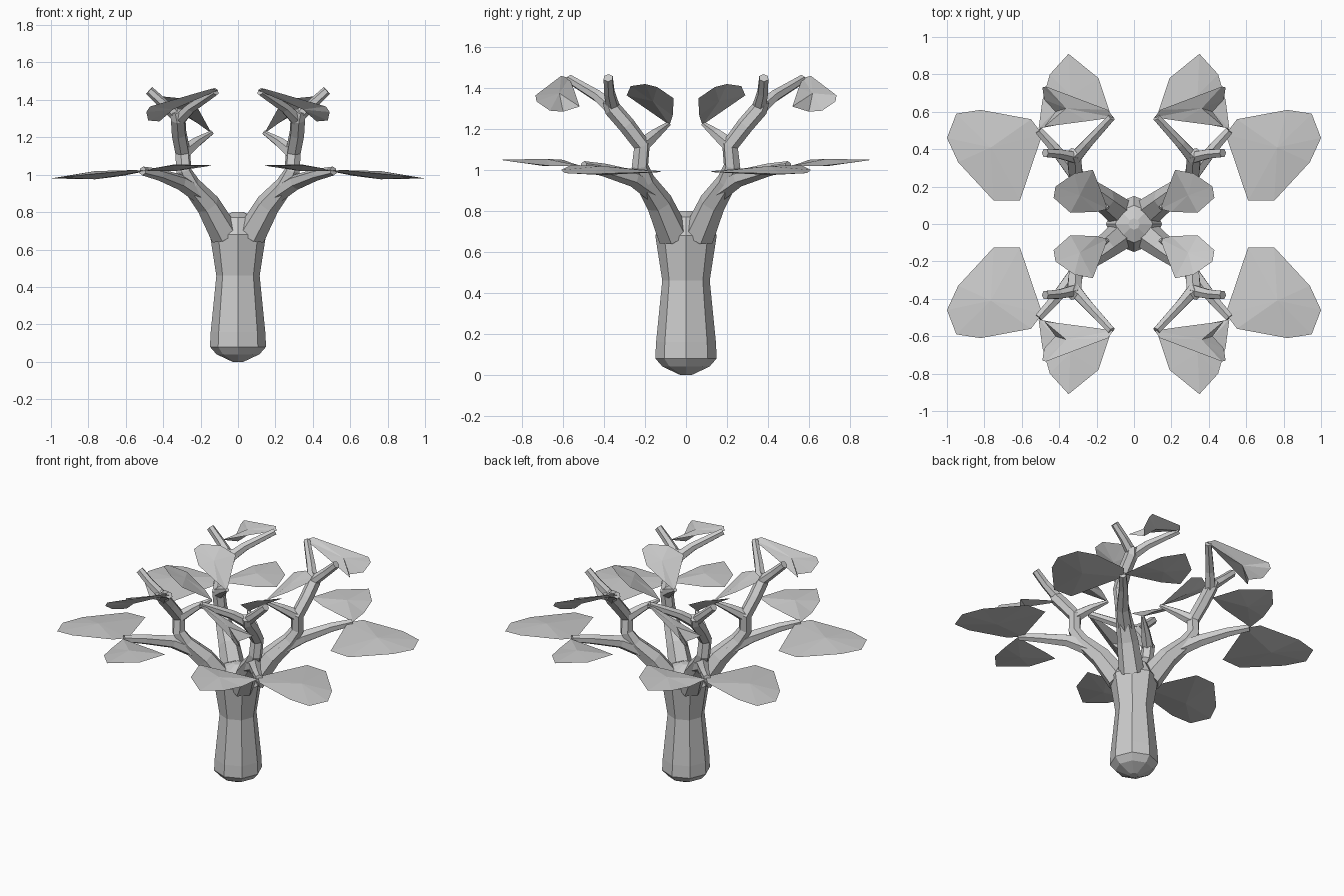
import bpy, bmesh, math
from mathutils import Vector

if "Cube" in bpy.data.objects:
    bpy.data.objects.remove(bpy.data.objects["Cube"])


def finish(name, bm, mirror=True):
    bmesh.ops.recalc_face_normals(bm, faces=bm.faces)
    me = bpy.data.meshes.new(name)
    bm.to_mesh(me)
    bm.free()
    ob = bpy.data.objects.new(name, me)
    bpy.context.collection.objects.link(ob)
    if mirror:  # repeat in all four quadrants
        m = ob.modifiers.new("four_way", "MIRROR")
        m.use_axis = (True, True, False)
        m.use_mirror_merge = False
    return ob


def skin_rings(bm, rings):
    n = len(rings[0])
    for a, b in zip(rings, rings[1:]):
        for i in range(n):
            j = (i + 1) % n
            bm.faces.new((a[i], a[j], b[j], b[i]))
    bm.faces.new(rings[0])
    bm.faces.new(rings[-1])


def branch(name, path, sides=6):
    """Faceted tapering tube; path holds (x, y, z, radius)."""
    bm = bmesh.new()
    pts = [Vector(p[:3]) for p in path]
    d0 = (pts[-1] - pts[0]).normalized()
    ref = Vector((0, 0, 1)) if abs(d0.z) < 0.8 else Vector((1, -1, 0)).normalized()
    rings = []
    for i, p in enumerate(pts):
        d = (pts[min(i + 1, len(pts) - 1)] - pts[max(i - 1, 0)]).normalized()
        u = (ref - d * ref.dot(d)).normalized()
        v = d.cross(u)
        r = path[i][3]
        rings.append([bm.verts.new(p + r * (u * math.cos(t) + v * math.sin(t)))
                      for t in (math.tau * k / sides for k in range(sides))])
    skin_rings(bm, rings)
    return finish(name, bm)


def leaf(name, outline, thick):
    """Flat pad: outline fanned to a raised middle above and below."""
    bm = bmesh.new()
    pts = [Vector(p) for p in outline]
    c = sum(pts, Vector()) / len(pts)
    nrm = Vector()
    for a, b in zip(pts, pts[1:] + pts[:1]):
        nrm += (a - c).cross(b - c)
    nrm.normalize()
    vs = [bm.verts.new(p) for p in pts]
    for s in (1, -1):
        mid = bm.verts.new(c + nrm * thick * s)
        for i in range(len(vs)):
            bm.faces.new((vs[i], vs[(i + 1) % len(vs)], mid))
    return finish(name, bm)


# Eight-sided trunk
bm = bmesh.new()
profile = [(0.03, 0.0), (0.115, 0.04), (0.15, 0.08), (0.146, 0.16),
           (0.116, 0.46), (0.15, 0.68), (0.10, 0.77), (0.03, 0.80)]
skin_rings(bm, [[bm.verts.new((r * math.cos(k * math.tau / 8), r * math.sin(k * math.tau / 8), z))
                 for k in range(8)] for r, z in profile])
finish("trunk", bm, mirror=False)

# Limbs of one quadrant
branch("main_limb", [(0.07, 0.06, 0.68, 0.08), (0.16, 0.13, 0.84, 0.066),
                     (0.25, 0.20, 0.945, 0.05), (0.29, 0.225, 1.02, 0.042),
                     (0.295, 0.215, 1.12, 0.042), (0.315, 0.29, 1.22, 0.042),
                     (0.32, 0.36, 1.30, 0.042), (0.33, 0.38, 1.34, 0.03)])
branch("outer_limb", [(0.20, 0.16, 0.89, 0.05), (0.31, 0.26, 0.96, 0.042),
                      (0.42, 0.40, 1.0, 0.032), (0.51, 0.50, 1.02, 0.024)])
branch("inner_twig", [(0.29, 0.215, 1.12, 0.04), (0.22, 0.15, 1.175, 0.028),
                      (0.14, 0.085, 1.225, 0.012)])
branch("stub_twig", [(0.31, 0.355, 1.30, 0.035), (0.40, 0.375, 1.38, 0.028),
                     (0.475, 0.38, 1.45, 0.025)])
branch("upper_twig", [(0.32, 0.35, 1.29, 0.038), (0.25, 0.43, 1.36, 0.03),
                      (0.12, 0.57, 1.445, 0.022)])

# Leaves of one quadrant
leaf("outer_leaf", [(0.49, 0.48, 1.02), (0.55, 0.56, 1.025), (0.82, 0.61, 1.0),
                    (0.95, 0.59, 0.985), (1.0, 0.46, 0.98), (0.94, 0.33, 0.985),
                    (0.75, 0.125, 0.99), (0.61, 0.125, 0.995)], 0.022)
leaf("low_leaf", [(0.51, 0.51, 1.02), (0.49, 0.66, 1.02), (0.45, 0.80, 1.035),
                  (0.35, 0.91, 1.05), (0.19, 0.78, 1.05), (0.13, 0.60, 1.05),
                  (0.25, 0.56, 1.035)], 0.018)
leaf("top_leaf", [(0.11, 0.57, 1.45), (0.14, 0.61, 1.46), (0.47, 0.735, 1.365),
                  (0.49, 0.73, 1.335), (0.48, 0.665, 1.29), (0.42, 0.60, 1.285),
                  (0.48, 0.52, 1.31), (0.25, 0.55, 1.40)], 0.016)
leaf("inner_leaf", [(0.14, 0.08, 1.22), (0.20, 0.065, 1.265), (0.34, 0.06, 1.35),
                    (0.43, 0.14, 1.405), (0.42, 0.20, 1.42), (0.32, 0.27, 1.41),
                    (0.22, 0.29, 1.365)], 0.014)
